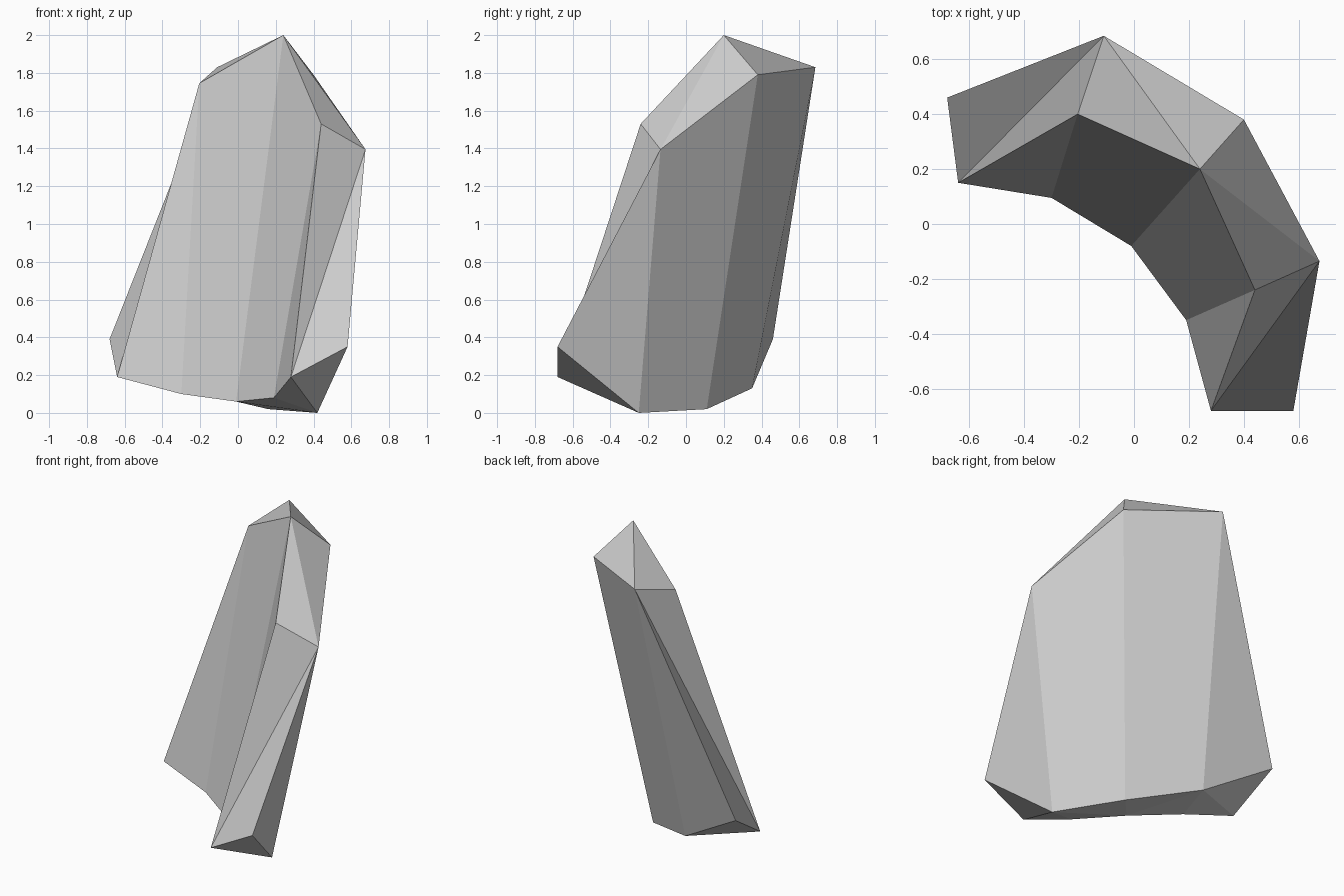
import bpy, bmesh

if "Cube" in bpy.data.objects:
    bpy.data.objects.remove(bpy.data.objects["Cube"])

# Four rails of the curved slab, left end to right end; low and high rails meet at both ends
inner_left, inner_right = (-0.64, 0.15, 0.19), (0.28, -0.68, 0.19)
outer_left, outer_right = (-0.68, 0.46, 0.39), (0.58, -0.68, 0.35)
inner_low = [inner_left, (-0.30, 0.095, 0.10), (-0.01, -0.08, 0.06), (0.19, -0.35, 0.08), inner_right]
inner_high = [inner_left, (-0.205, 0.40, 1.745), (0.24, 0.20, 2.0), (0.44, -0.24, 1.53), inner_right]
outer_low = [outer_left, (-0.24, 0.35, 0.13), (0.16, 0.11, 0.02), (0.42, -0.25, 0.0), outer_right]
outer_high = [outer_left, (-0.11, 0.685, 1.83), (0.40, 0.38, 1.79), (0.675, -0.135, 1.395), outer_right]

bm = bmesh.new()
cache = {}


def vert(p):
    if p not in cache:
        cache[p] = bm.verts.new(p)
    return cache[p]


def face(*points):
    unique = list(dict.fromkeys(points))
    if len(unique) > 2:
        bm.faces.new([vert(p) for p in unique])


def wall(low, high):
    for i in range(4):
        face(low[i], low[i + 1], high[i + 1], high[i])


def facets(a, b):
    # triangles whose diagonals alternate along the rim
    for i in range(4):
        if i % 2 == 0:
            face(a[i], a[i + 1], b[i + 1])
            face(a[i], b[i + 1], b[i])
        else:
            face(a[i], a[i + 1], b[i])
            face(a[i + 1], b[i + 1], b[i])


# Hollow inner side and bulging outer side
wall(inner_low, inner_high)
wall(outer_low, outer_high)
# Chiselled top and underside
facets(inner_high, outer_high)
facets(inner_low, outer_low)

bmesh.ops.recalc_face_normals(bm, faces=bm.faces)
mesh = bpy.data.meshes.new("curved_rock_shard")
bm.to_mesh(mesh)
bm.free()
bpy.context.collection.objects.link(bpy.data.objects.new("curved_rock_shard", mesh))
